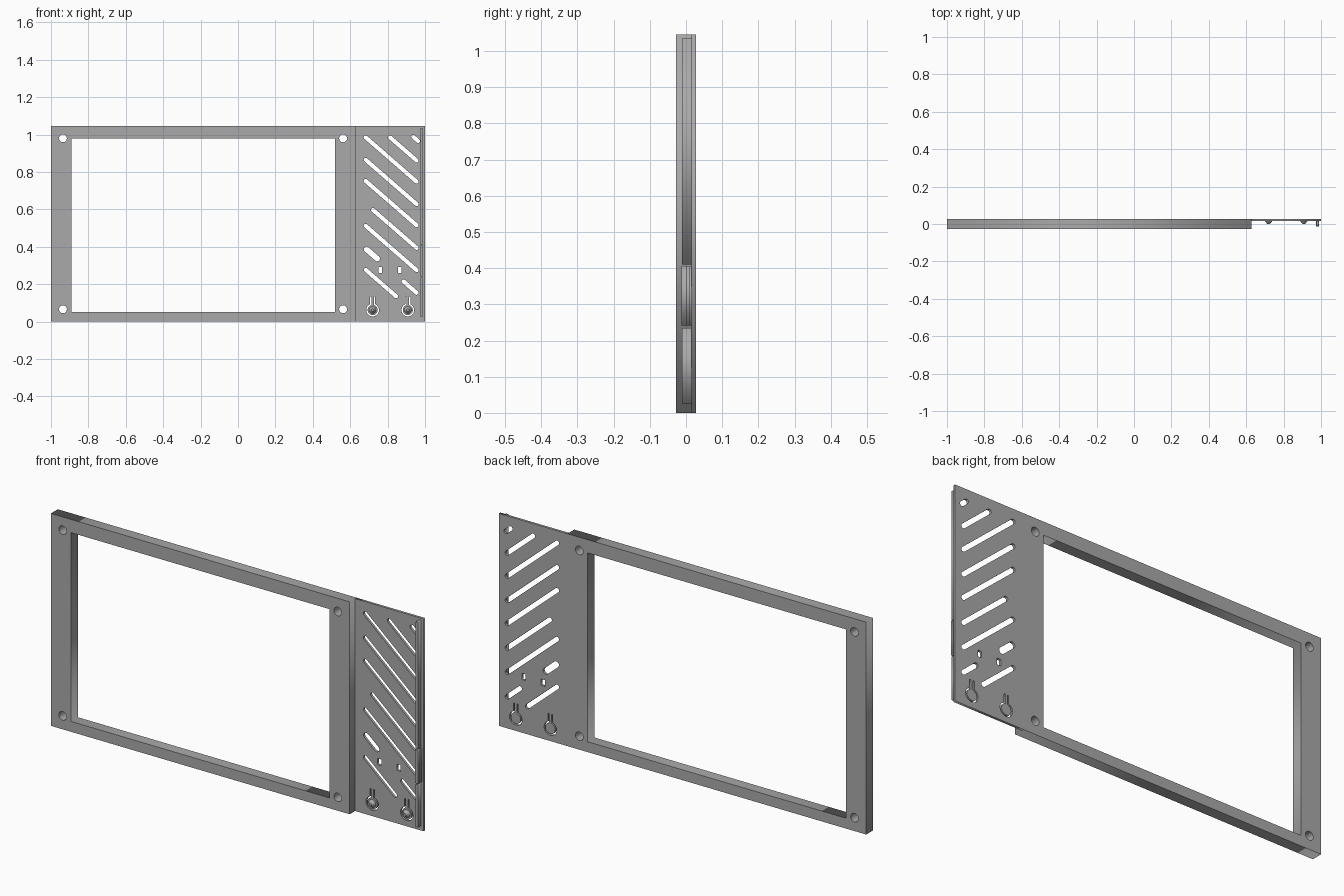
import bpy, bmesh, math
from mathutils import Matrix

cube = bpy.data.objects.get("Cube")
if cube:
    bpy.data.objects.remove(cube, do_unlink=True)

grey = bpy.data.materials.new("plain grey")
grey.use_nodes = True
grey.diffuse_color = (0.4, 0.4, 0.4, 1)
grey.node_tree.nodes["Principled BSDF"].inputs["Base Color"].default_value = (0.4, 0.4, 0.4, 1)


def finish(name, bm):
    bmesh.ops.remove_doubles(bm, verts=bm.verts, dist=1e-5)
    bmesh.ops.recalc_face_normals(bm, faces=bm.faces)
    mesh = bpy.data.meshes.new(name)
    bm.to_mesh(mesh)
    bm.free()
    mesh.materials.append(grey)
    obj = bpy.data.objects.new(name, mesh)
    bpy.context.collection.objects.link(obj)
    return obj


def plate(name, outlines, y0, y1):
    """Upright plate: the first outline is the edge, the others are holes."""
    curve = bpy.data.curves.new(name + "_outline", "CURVE")
    curve.dimensions = "2D"
    curve.fill_mode = "BOTH"
    curve.extrude = (y1 - y0) / 2
    for pts in outlines:
        spline = curve.splines.new("POLY")
        spline.points.add(len(pts) - 1)
        for p, (x, z) in zip(spline.points, pts):
            p.co = (x, z, 0, 1)
        spline.use_cyclic_u = True
    helper = bpy.data.objects.new(name + "_outline", curve)
    bpy.context.collection.objects.link(helper)
    bm = bmesh.new()
    bm.from_mesh(helper.to_mesh())
    bpy.data.objects.remove(helper, do_unlink=True)
    turn = Matrix.Translation((0, (y0 + y1) / 2, 0)) @ Matrix.Rotation(math.pi / 2, 4, "X")
    bmesh.ops.transform(bm, matrix=turn, verts=bm.verts)
    return finish(name, bm)


def box(name, x0, x1, y0, y1, z0, z1):
    return plate(name, [rect(x0, x1, z0, z1)], y0, y1)


def rect(x0, x1, z0, z1):
    return [(x0, z0), (x1, z0), (x1, z1), (x0, z1)]


def arc(cx, cz, r, a0, a1, n):
    return [(cx + r * math.cos(a0 + (a1 - a0) * i / n),
             cz + r * math.sin(a0 + (a1 - a0) * i / n)) for i in range(n + 1)]


def circle(cx, cz, r):
    return arc(cx, cz, r, 0, math.tau, 32)[:-1]


def slot(x0, z0, x1, r=0.011):
    """Round-ended slanted slot running down to the right."""
    z1 = z0 - 0.87 * (x1 - x0)
    a = math.atan2(z1 - z0, x1 - x0)
    q = math.pi / 2
    return arc(x1, z1, r, a - q, a + q, 8) + arc(x0, z0, r, a + q, a + 3 * q, 8)


def key_gap(cx, cz, top):
    """Thin gap that leaves a round button hanging on a springy tongue."""
    def side(r, w):
        a = math.asin(w / r)
        q = math.pi / 2
        return [(cx - w, top)] + arc(cx, cz, r, q + a, 5 * q - a, 28) + [(cx + w, top)]
    return side(0.034, 0.013) + side(0.027, 0.006)[::-1]


HEIGHT, BACK, SKIN, SEAM = 1.045, 0.027, 0.015, 0.627

# Thick screen frame with corner screw holes
holes = [circle(x, z, 0.021) for x in (-0.936, 0.562) for z in (0.066, 0.98)]
plate("screen_frame", [rect(-1, SEAM, 0, HEIGHT), rect(-0.89, 0.518, 0.051, 0.98)] + holes,
      -BACK, BACK)

# Thin side panel with vents, windows and button gaps
vents = [slot(0.937, 0.988, 0.962), slot(0.813, 0.985, 0.955)]
vents += [slot(0.683, z, 0.955) for z in (0.985, 0.865, 0.752, 0.512)]
vents += [slot(0.722, 0.597, 0.955), slot(0.688, 0.386, 0.744, 0.015),
          slot(0.683, 0.277, 0.845), slot(0.885, 0.215, 0.955)]
windows = [rect(x - 0.01, x + 0.01, 0.261, 0.292) for x in (0.76, 0.865)]
buttons = {"left": 0.908, "right": 0.72}
gaps = [key_gap(x, 0.062, 0.134) for x in buttons.values()]
plate("side_panel", [rect(SEAM, 1, 0, HEIGHT)] + vents + windows + gaps, SKIN, BACK)

# Tapered button pins on the inner face
for side, x in buttons.items():
    bm = bmesh.new()
    bmesh.ops.create_cone(bm, cap_ends=True, segments=24, radius1=0.02, radius2=0.007,
                          depth=0.016,
                          matrix=Matrix.Translation((x, 0.008, 0.062))
                          @ Matrix.Rotation(math.pi / 2, 4, "X"))
    finish(side + "_button_pin", bm)

# Edge rib in two lengths, with a card slot block between them
box("upper_rib", 0.975, 0.987, -0.011, SKIN, 0.41, 1.034)
box("lower_rib", 0.975, 0.987, -0.011, SKIN, 0.025, 0.235)
box("slot_block_front", 0.972, 0.99, -0.013, 0.003, 0.241, 0.406)
box("slot_block_floor", 0.972, 0.983, 0.003, 0.009, 0.241, 0.406)
box("slot_block_back", 0.972, 0.99, 0.009, SKIN, 0.241, 0.406)
